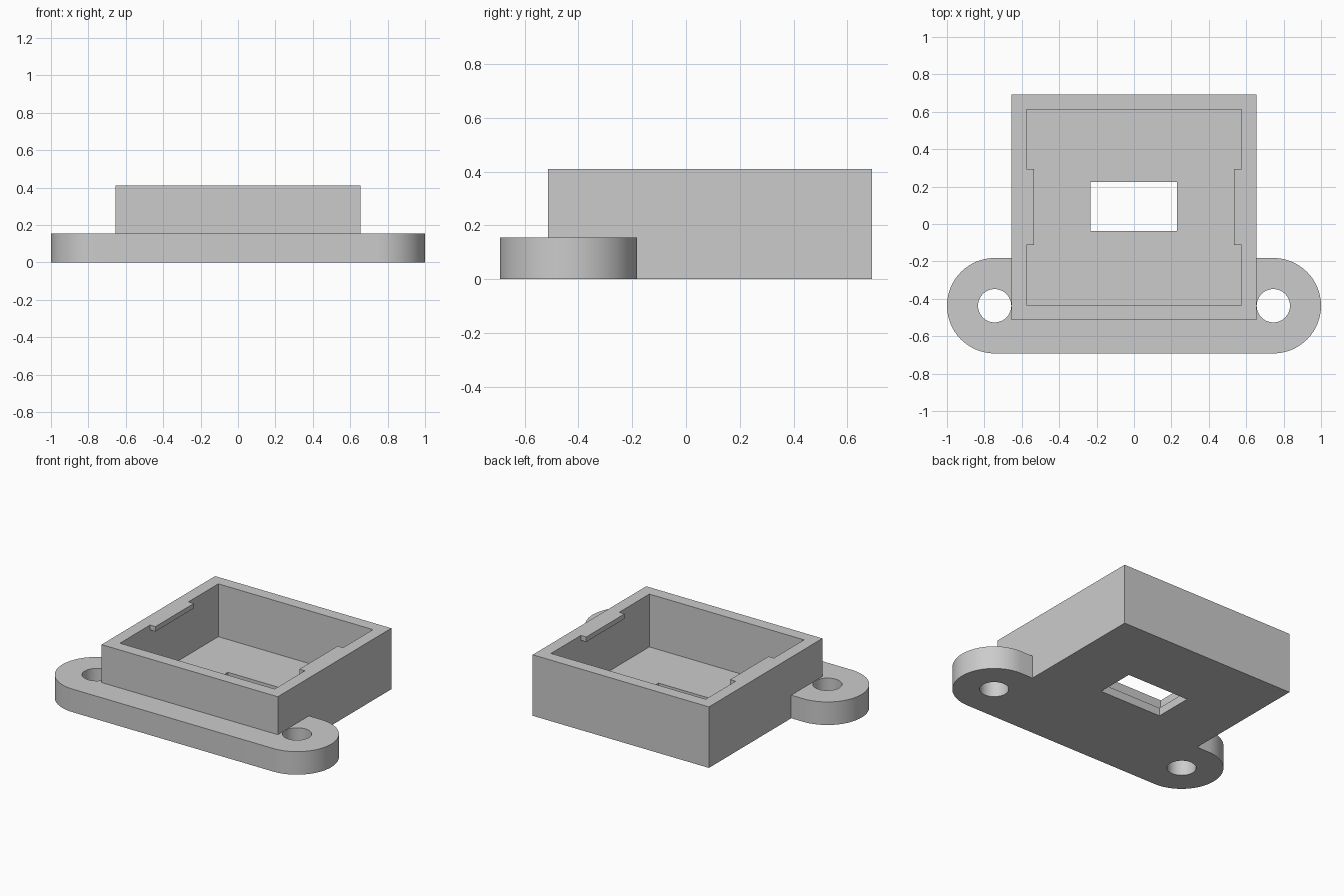
import bpy, bmesh, math

if "Cube" in bpy.data.objects:
    bpy.data.objects.remove(bpy.data.objects["Cube"])

grey = bpy.data.materials.new("plain grey")
grey.diffuse_color = (0.6, 0.6, 0.6, 1)
grey.use_nodes = True
grey.node_tree.nodes["Principled BSDF"].inputs["Base Color"].default_value = grey.diffuse_color


def prism(name, outline, z0, z1):
    """Extrude a counter-clockwise outline from z0 to z1."""
    bm = bmesh.new()
    base = bm.faces.new([bm.verts.new((x, y, z0)) for x, y in outline])
    top = bmesh.ops.extrude_face_region(bm, geom=[base])["geom"]
    bmesh.ops.translate(bm, vec=(0, 0, z1 - z0),
                        verts=[v for v in top if isinstance(v, bmesh.types.BMVert)])
    bmesh.ops.recalc_face_normals(bm, faces=bm.faces)
    mesh = bpy.data.meshes.new(name)
    bm.to_mesh(mesh)
    bm.free()
    mesh.materials.append(grey)
    ob = bpy.data.objects.new(name, mesh)
    bpy.context.collection.objects.link(ob)
    return ob


def rect(x0, x1, y0, y1):
    return [(x0, y0), (x1, y0), (x1, y1), (x0, y1)]


def arc(cx, cy, r, a0, a1, n):
    return [(cx + r * math.cos(math.radians(a0 + (a1 - a0) * i / n)),
             cy + r * math.sin(math.radians(a0 + (a1 - a0) * i / n)))
            for i in range(n + 1)]


def combine(target, other, operation):
    """Boolean the other object into the target, then remove it."""
    mod = target.modifiers.new("cut", "BOOLEAN")
    mod.operation = operation
    mod.solver = "EXACT"
    mod.object = other
    bpy.context.view_layer.objects.active = target
    bpy.ops.object.modifier_apply(modifier=mod.name)
    bpy.data.objects.remove(other)


EAR_X, EAR_Y, EAR_R = 0.745, -0.437, 0.255

# Open box joined to the rounded mounting bar
body = prism("mounting_tray", rect(-0.655, 0.655, -0.513, 0.692), 0, 0.41)
bar = prism("mounting_bar",
            arc(EAR_X, EAR_Y, EAR_R, -90, 90, 32) + arc(-EAR_X, EAR_Y, EAR_R, 90, 270, 32),
            0, 0.155)
combine(body, bar, "UNION")

# Cavity and floor window
combine(body, prism("cavity", rect(-0.575, 0.575, -0.432, 0.612), 0.055, 0.6), "DIFFERENCE")
combine(body, prism("window", rect(-0.233, 0.23, -0.037, 0.225), -0.1, 0.2), "DIFFERENCE")

# Screw holes and retaining ledges on both sides
for s in (-1, 1):
    hole = arc(s * EAR_X, EAR_Y, 0.089, 0, 360, 48)[:-1]
    combine(body, prism("screw_hole", hole, -0.1, 0.3), "DIFFERENCE")
    x0, x1 = sorted((s * 0.535, s * 0.61))
    combine(body, prism("ledge", rect(x0, x1, -0.112, 0.295), 0.377, 0.41), "UNION")

# Smooth the round walls, keep edges sharp
bpy.ops.object.select_all(action="DESELECT")
body.select_set(True)
bpy.context.view_layer.objects.active = body
bpy.ops.object.shade_smooth_by_angle(angle=math.radians(30))
